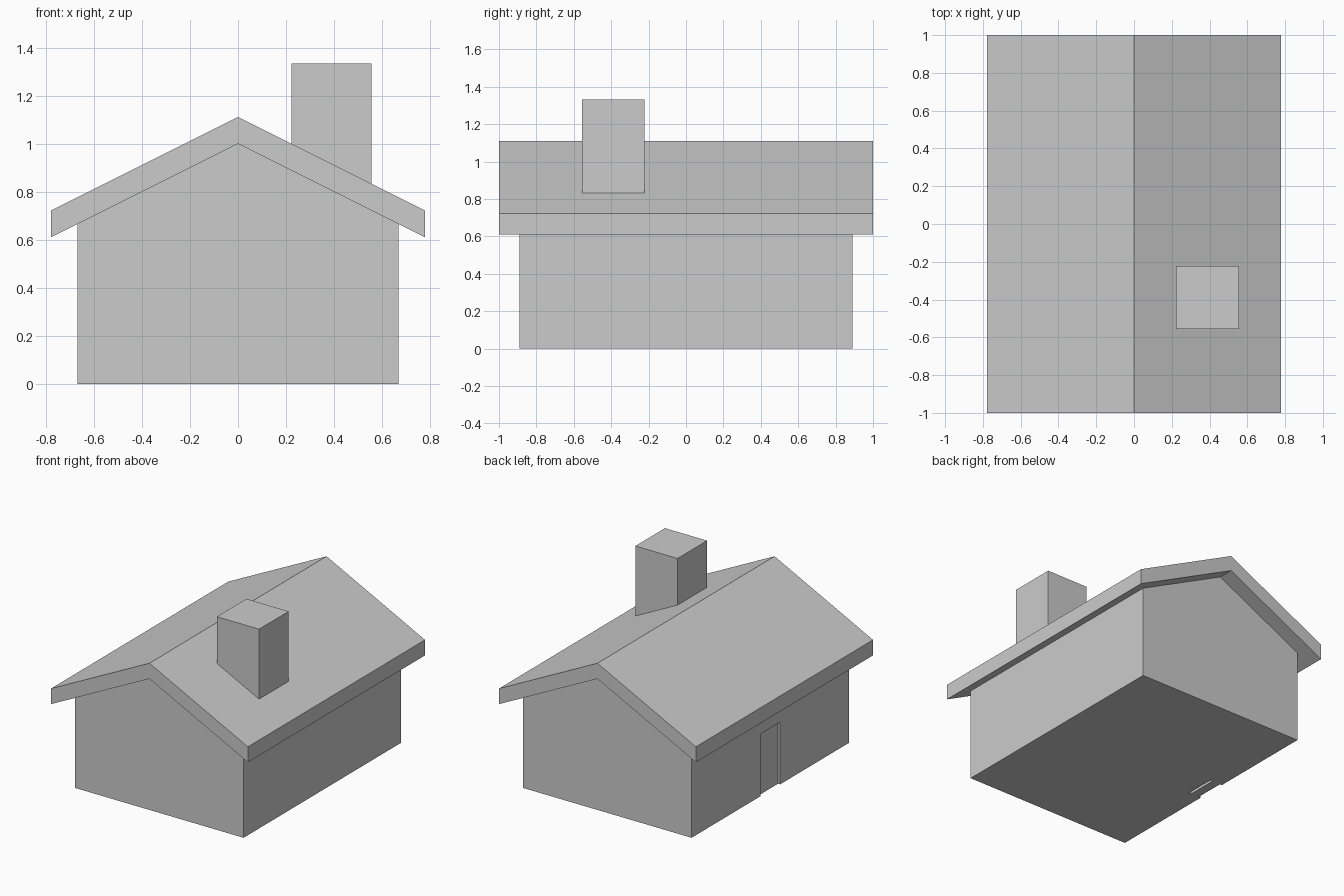
import bpy
import bmesh

if "Cube" in bpy.data.objects:
    bpy.data.objects.remove(bpy.data.objects["Cube"])


def prism(name, profile, y0, y1):
    """Extrude an (x, z) profile along y from y0 to y1."""
    bm = bmesh.new()
    face = bm.faces.new([bm.verts.new((x, y0, z)) for x, z in profile])
    ext = bmesh.ops.extrude_face_region(bm, geom=[face])
    verts = [v for v in ext["geom"] if isinstance(v, bmesh.types.BMVert)]
    bmesh.ops.translate(bm, verts=verts, vec=(0, y1 - y0, 0))
    bmesh.ops.recalc_face_normals(bm, faces=bm.faces)
    mesh = bpy.data.meshes.new(name)
    bm.to_mesh(mesh)
    bm.free()
    obj = bpy.data.objects.new(name, mesh)
    bpy.context.collection.objects.link(obj)
    return obj


def rect(x0, x1, z0, z1):
    return [(x0, z0), (x1, z0), (x1, z1), (x0, z1)]


U = 1 / 9            # module of the building
SLOPE = 0.5          # roof pitch
SINK = 0.03          # how far walls reach into the roof slab

# Gabled walls
w = 6 * U
eave = 1 - SLOPE * w + SINK
walls = prism("walls", [(-w, 0), (w, 0), (w, eave), (0, 1 + SINK), (-w, eave)],
              -8 * U, 8 * U)

# Door recess in the left wall
cutter = prism("door_cutter", rect(-w - 0.1, -0.565, -0.1, 4 * U), -U, U)
cutter.hide_render = True
cutter.hide_viewport = True
cut = walls.modifiers.new("door_recess", 'BOOLEAN')
cut.operation = 'DIFFERENCE'
cut.solver = 'EXACT'
cut.object = cutter

# Door leaf, set slightly back from the wall
prism("door", rect(-0.65, -0.585, 0, 4 * U), -U, U)

# Overhanging roof slab
r = 7 * U
low = 1 - SLOPE * r
prism("roof", [(-r, low), (0, 1), (r, low), (r, low + U), (0, 1 + U), (-r, low + U)],
      -1, 1)

# Chimney, its foot following the roof pitch inside the slab
a, b = 2 * U, 5 * U
prism("chimney", [(a, 1.06 - SLOPE * a), (b, 1.06 - SLOPE * b), (b, 12 * U), (a, 12 * U)],
      -b, -a)
